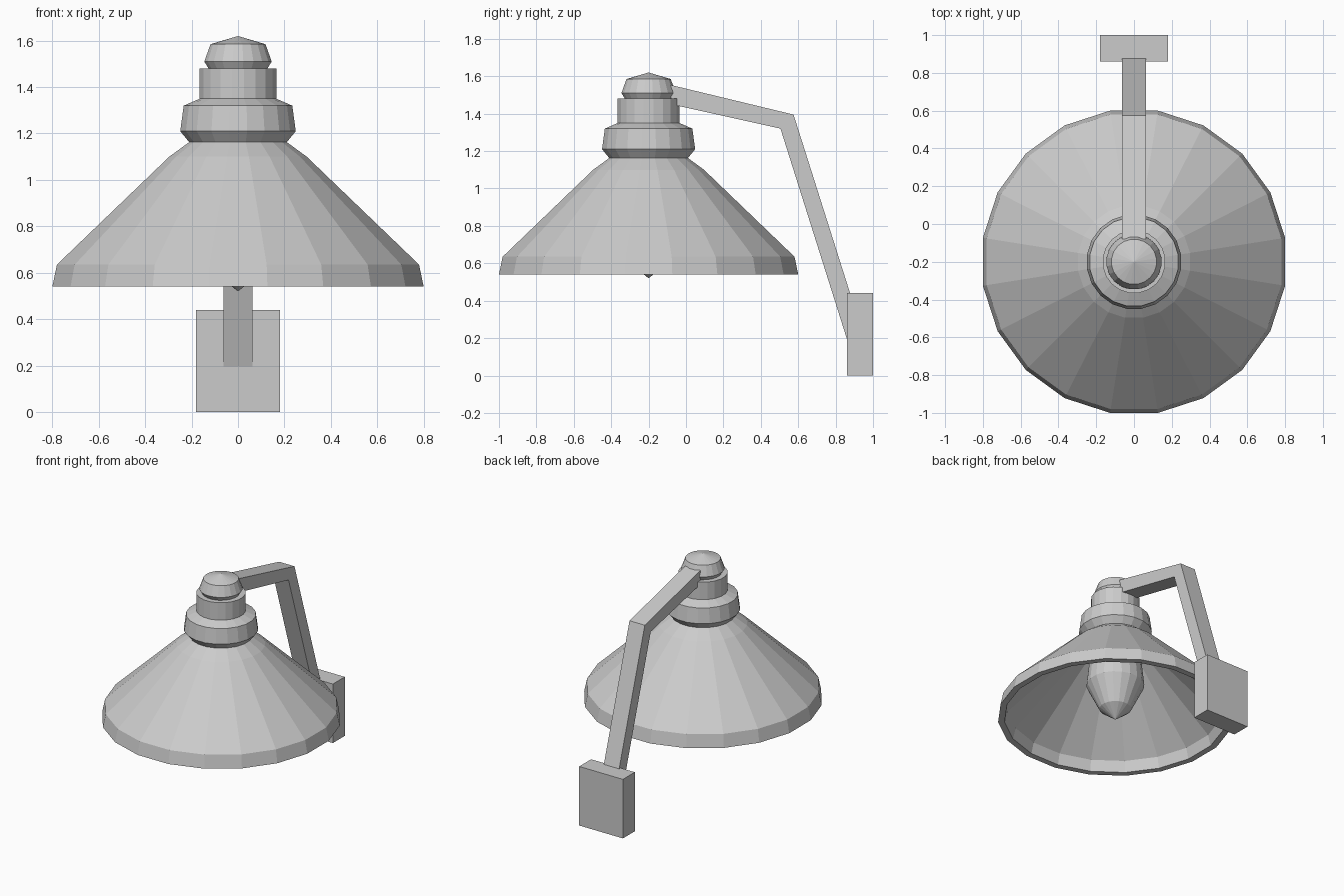
import bpy, bmesh, math

if "Cube" in bpy.data.objects:
    bpy.data.objects.remove(bpy.data.objects["Cube"])

grey = bpy.data.materials.new("grey metal")
grey.diffuse_color = (0.6, 0.6, 0.6, 1)
grey.use_nodes = True
grey.node_tree.nodes["Principled BSDF"].inputs["Base Color"].default_value = grey.diffuse_color
SIDES = 20
CENTRE_Y = -0.2


def finish(name, bm):
    bmesh.ops.remove_doubles(bm, verts=bm.verts, dist=1e-5)
    bmesh.ops.recalc_face_normals(bm, faces=bm.faces)
    mesh = bpy.data.meshes.new(name)
    bm.to_mesh(mesh)
    bm.free()
    mesh.materials.append(grey)
    obj = bpy.data.objects.new(name, mesh)
    bpy.context.collection.objects.link(obj)
    return obj


def lathe(name, profile, closed=False):
    """Spin (radius, z) points round the lamp axis; zero radius makes a tip."""
    bm = bmesh.new()
    rings = []
    for r, z in profile:
        n = SIDES if r > 0 else 1
        ring = []
        for i in range(n):
            a = 2 * math.pi * (i + 0.5) / SIDES
            ring.append(bm.verts.new((r * math.cos(a), CENTRE_Y + r * math.sin(a), z)))
        rings.append(ring)
    pairs = list(zip(rings, rings[1:]))
    if closed:
        pairs.append((rings[-1], rings[0]))
    for low, high in pairs:
        for i in range(SIDES):
            j = (i + 1) % SIDES
            quad = [low[i % len(low)], low[j % len(low)],
                    high[j % len(high)], high[i % len(high)]]
            bm.faces.new(list(dict.fromkeys(quad)))
    return finish(name, bm)


def extrude_side(name, outline, half_width):
    """Extrude a (y, z) outline symmetrically along x."""
    bm = bmesh.new()
    face = bm.faces.new([bm.verts.new((-half_width, y, z)) for y, z in outline])
    out = bmesh.ops.extrude_face_region(bm, geom=[face], use_keep_orig=True)
    verts = [g for g in out["geom"] if isinstance(g, bmesh.types.BMVert)]
    bmesh.ops.translate(bm, verts=verts, vec=(2 * half_width, 0, 0))
    return finish(name, bm)


# Hollow conical shade with a thick rim
lathe("shade", [(0.21, 1.165), (0.30, 1.10), (0.79, 0.635), (0.81, 0.54),
                (0.765, 0.54), (0.745, 0.62), (0.27, 1.07), (0.18, 1.12)], closed=True)

# Stepped collar and neck
lathe("collar", [(0, 1.12), (0.18, 1.12), (0.215, 1.165), (0.252, 1.21),
                 (0.237, 1.32), (0.167, 1.35), (0.167, 1.48), (0, 1.48)])

# Cap on top of the neck
lathe("cap", [(0, 1.475), (0.125, 1.475), (0.147, 1.51), (0.12, 1.585), (0, 1.62)])

# Pointed bulb
lathe("bulb", [(0, 0.52), (0.11, 0.605), (0.2, 0.79), (0.18, 0.98),
               (0.15, 1.14), (0, 1.14)])

# Bent arm
extrude_side("arm", [(-0.08, 1.553), (0.575, 1.395), (0.89, 0.40),
                     (0.865, 0.18), (0.505, 1.32), (-0.08, 1.45)], 0.063)

# Wall mount block
extrude_side("wall_mount", [(0.86, 0), (1, 0), (1, 0.44), (0.86, 0.44)], 0.18)
